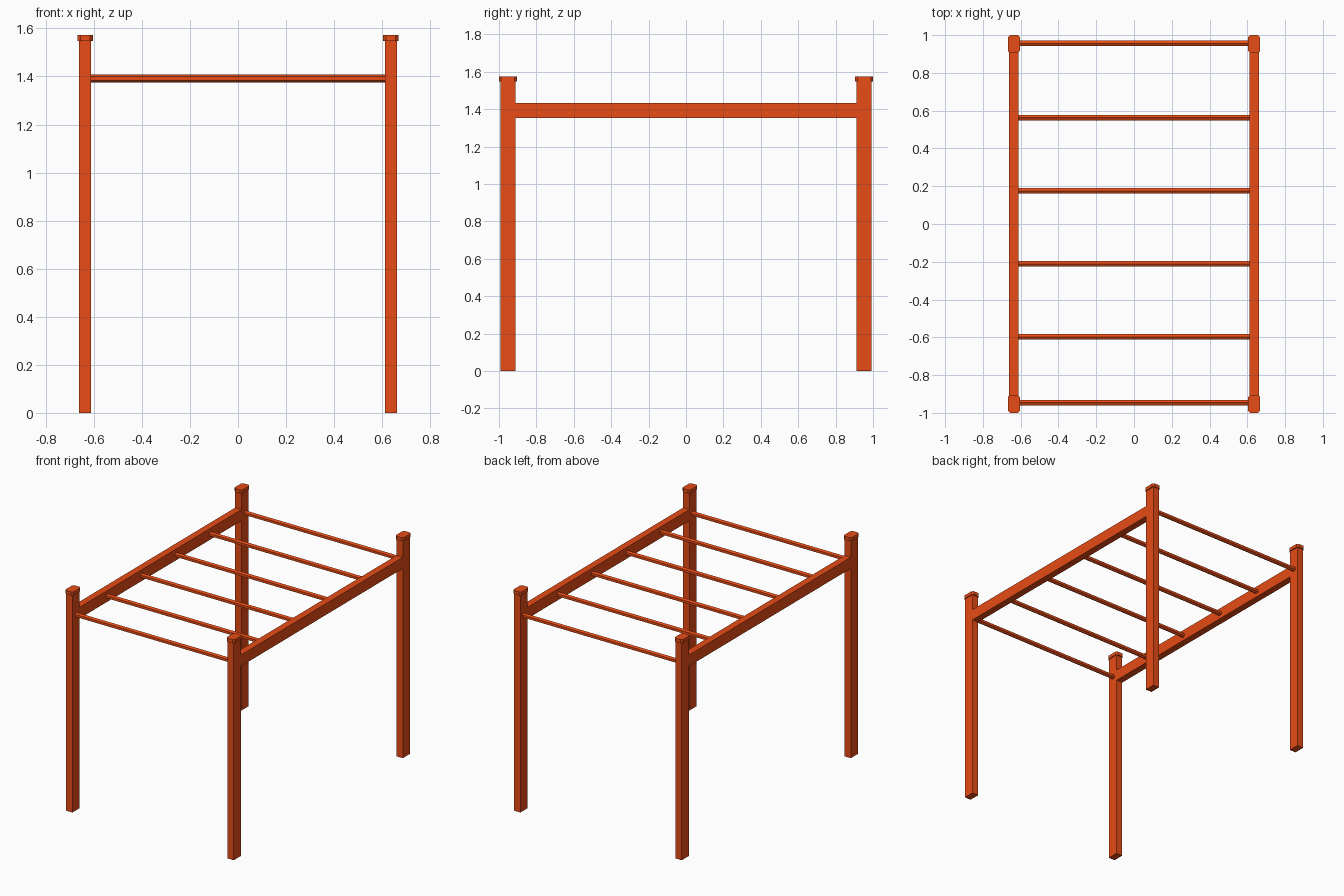
import bpy
import bmesh
import math

default = bpy.data.objects.get("Cube")
if default:
    bpy.data.objects.remove(default, do_unlink=True)

# Single painted finish
paint = bpy.data.materials.new("orange_red_paint")
paint.use_nodes = True
colour = (0.8, 0.072, 0.008, 1)
paint.diffuse_color = colour
paint.node_tree.nodes["Principled BSDF"].inputs["Base Color"].default_value = colour

POST_X, POST_Y = 0.636, 0.952
POST_W, POST_D = 0.05, 0.08


def box(name, centre, size, corner=0):
    """Box with optional chamfers on its upright edges."""
    bpy.ops.mesh.primitive_cube_add(size=1, location=centre)
    ob = bpy.context.object
    ob.name = name
    ob.scale = size
    bpy.ops.object.transform_apply(location=False, rotation=False, scale=True)
    ob.data.materials.append(paint)
    if corner:
        bm = bmesh.new()
        bm.from_mesh(ob.data)
        upright = [e for e in bm.edges
                   if abs(e.verts[0].co.z - e.verts[1].co.z) > size[2] / 2]
        bmesh.ops.bevel(bm, geom=upright, offset=corner, segments=1,
                        affect="EDGES")
        bm.to_mesh(ob.data)
        bm.free()


def rung(name, y):
    """Six-sided bar along x with an edge on top."""
    bpy.ops.mesh.primitive_cylinder_add(
        vertices=6, radius=0.017, depth=2 * POST_X - POST_W + 0.004,
        location=(0, y, 1.392), rotation=(math.pi / 2, 0, math.pi / 2))
    ob = bpy.context.object
    ob.name = name
    ob.data.materials.append(paint)


# Posts, caps and side beams
for side, sx in (("left", 1), ("right", -1)):
    x = sx * POST_X
    for end, sy in (("front", -1), ("back", 1)):
        y = sy * POST_Y
        box(f"{end}_{side}_post", (x, y, 0.777), (POST_W, POST_D, 1.554))
        box(f"{end}_{side}_cap", (x, y, 1.561), (0.064, 0.096, 0.025), 0.012)
    box(f"{side}_beam", (x, 0, 1.392), (POST_W, 2 * POST_Y - POST_D, 0.08))

# Crossing rungs
for i, y in enumerate((-0.946, -0.597, -0.211, 0.176, 0.563, 0.956)):
    rung(f"rung_{i + 1}", y)
